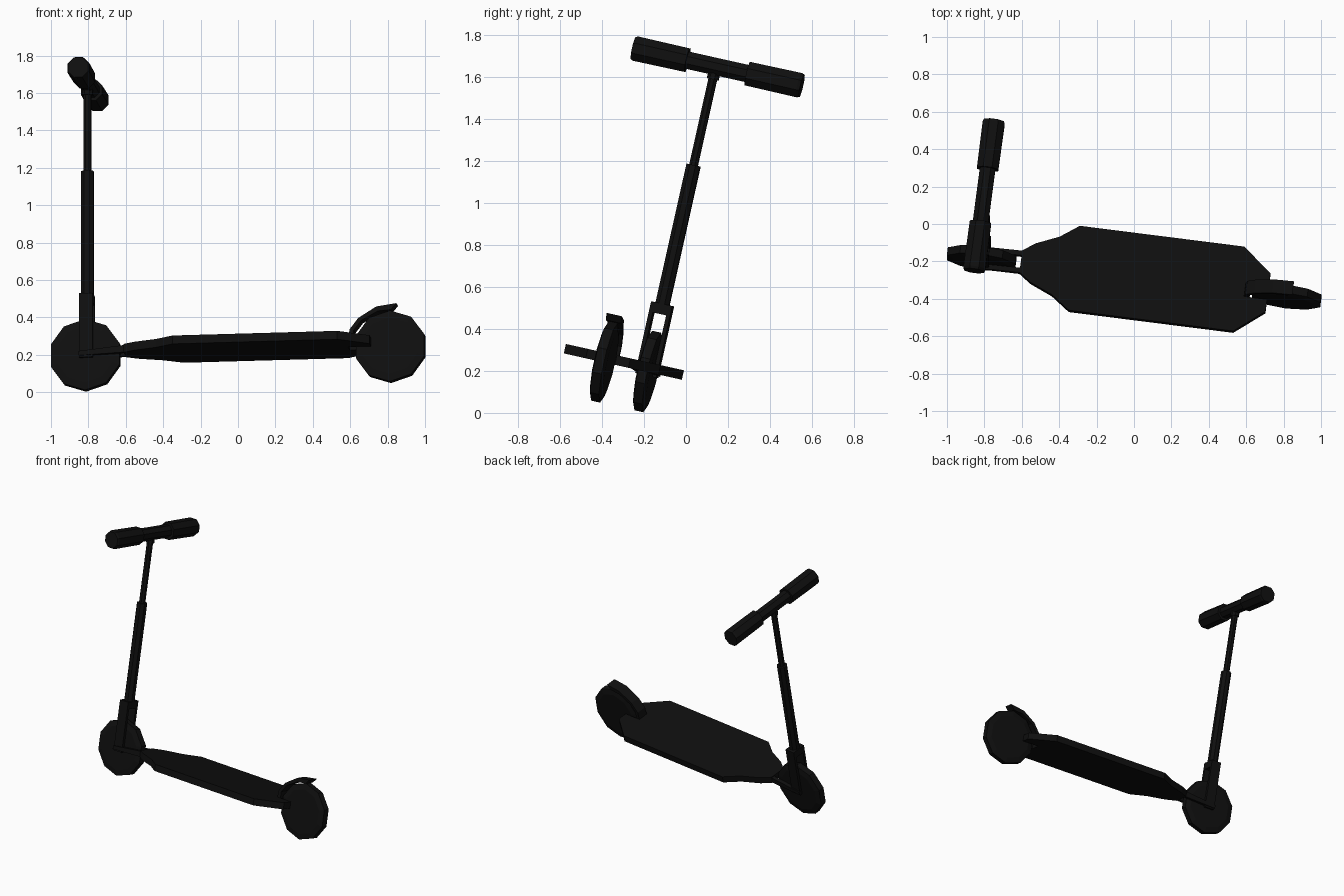
import bpy, bmesh, math
from mathutils import Matrix, Vector

if "Cube" in bpy.data.objects:
    bpy.data.objects.remove(bpy.data.objects["Cube"])

# one near-black colour
black = bpy.data.materials.new("matte black")
black.diffuse_color = (0.0048, 0.0048, 0.0048, 1)
black.use_nodes = True
black.node_tree.nodes["Principled BSDF"].inputs["Base Color"].default_value = black.diffuse_color

# leaning frame: u = towards the rear, v = sideways, w = up the stem; origin = front axle
w = Vector((0, 0.218, 0.976)).normalized()
u = Vector((0.9915, -0.125, 0.029))
u = (u - w * u.dot(w)).normalized()
v = w.cross(u)
FRAME = Matrix((u, v, w)).transposed().to_4x4()
FRAME.translation = (-0.815, -0.182, 0.197)


def finish(name, bm):
    bmesh.ops.recalc_face_normals(bm, faces=bm.faces)
    me = bpy.data.meshes.new(name)
    bm.to_mesh(me)
    bm.free()
    me.materials.append(black)
    ob = bpy.data.objects.new(name, me)
    ob.matrix_world = FRAME
    bpy.context.collection.objects.link(ob)
    return ob


def lathe(name, profile, centre, axis, sides, phase=0.0):
    """Spin (radius, offset) points about the v or w axis and cap both ends."""
    bm = bmesh.new()
    rings = []
    for r, h in profile:
        ring = []
        for i in range(sides):
            a = phase + 2 * math.pi * i / sides
            c, s = r * math.cos(a), r * math.sin(a)
            p = Vector((c, h, s)) if axis == 'v' else Vector((c, s, h))
            ring.append(bm.verts.new(p + Vector(centre)))
        rings.append(ring)
    for a, b in zip(rings, rings[1:]):
        for i in range(sides):
            j = (i + 1) % sides
            bm.faces.new((a[i], a[j], b[j], b[i]))
    bm.faces.new(rings[0])
    bm.faces.new(rings[-1])
    return finish(name, bm)


def prism(name, outline, direction):
    """Extrude a closed outline along a direction."""
    bm = bmesh.new()
    face = bm.faces.new([bm.verts.new(p) for p in outline])
    ext = bmesh.ops.extrude_face_region(bm, geom=[face])
    moved = [g for g in ext["geom"] if isinstance(g, bmesh.types.BMVert)]
    bmesh.ops.translate(bm, verts=moved, vec=direction)
    return finish(name, bm)


def box(name, lo, hi):
    return prism(name, [(lo[0], lo[1], lo[2]), (hi[0], lo[1], lo[2]),
                        (hi[0], hi[1], lo[2]), (lo[0], hi[1], lo[2])], (0, 0, hi[2] - lo[2]))


# ten-sided wheels with a chamfered tread
tyre = [(0.05, -0.031), (0.155, -0.031), (0.194, -0.022),
        (0.194, 0.022), (0.155, 0.031), (0.05, 0.031)]
lathe("front_wheel", tyre, (0, 0, 0), 'v', 10, math.pi / 2)
lathe("rear_wheel", tyre, (1.644, 0, 0), 'v', 10, math.pi / 2)

# fork: crown, two legs, and the deck arms that hold the front axle
box("fork_crown", (-0.028, -0.052, 0.28), (0.045, 0.052, 0.33))
for side, s in (("left", -1), ("right", 1)):
    a, b = sorted((0.033 * s, 0.052 * s))
    box("fork_leg_" + side, (-0.028, a, -0.02), (0.045, b, 0.285))
    a, b = sorted((0.034 * s, 0.06 * s))
    prism("deck_arm_" + side, [(-0.03, a, -0.012), (-0.03, a, 0.012), (0.24, a, 0.04),
                               (0.24, a, 0.0)], (0, b - a, 0))

# telescopic stem
k = 0.01
lathe("stem_lower_tube", [(0.036, 0.32), (0.036, 1.007)], (k, 0, 0), 'w', 8, math.pi / 8)
lathe("stem_upper_tube", [(0.022, 1.0), (0.022, 1.47)], (k, 0, 0), 'w', 8, math.pi / 8)
lathe("stem_collar", [(0.03, 1.425), (0.03, 1.47)], (k, 0, 0), 'w', 8, math.pi / 8)

# handlebar and grips
bar = (0.012, 0.01, 1.488)
lathe("handlebar", [(0.045, -0.2), (0.045, 0.2)], bar, 'v', 8, math.pi / 8)
for side, s in (("left", -1), ("right", 1)):
    lathe("grip_" + side, [(0.062, 0.148 * s), (0.064, 0.40 * s), (0.058, 0.414 * s)],
          bar, 'v', 8, math.pi / 8)

# deck: half outline mirrored, with a slot around the rear wheel
half = [(0.212, 0.06), (0.277, 0.107), (0.40, 0.16), (0.50, 0.233),
        (1.387, 0.233), (1.544, 0.105), (1.544, 0.038), (1.42, 0.038)]
outline = half + [(x, -y) for x, y in reversed(half)]
prism("deck", [(x, y, -0.003) for x, y in outline], (0, 0, 0.046))

# rear fender brake with an upturned tip
fender = [(1.42, 0.03), (1.428, 0.094), (1.475, 0.155), (1.572, 0.215), (1.68, 0.23),
          (1.65, 0.196), (1.58, 0.19), (1.492, 0.142), (1.45, 0.088), (1.45, 0.03)]
prism("rear_fender", [(x, -0.037, z) for x, z in fender], (0, 0.074, 0))
